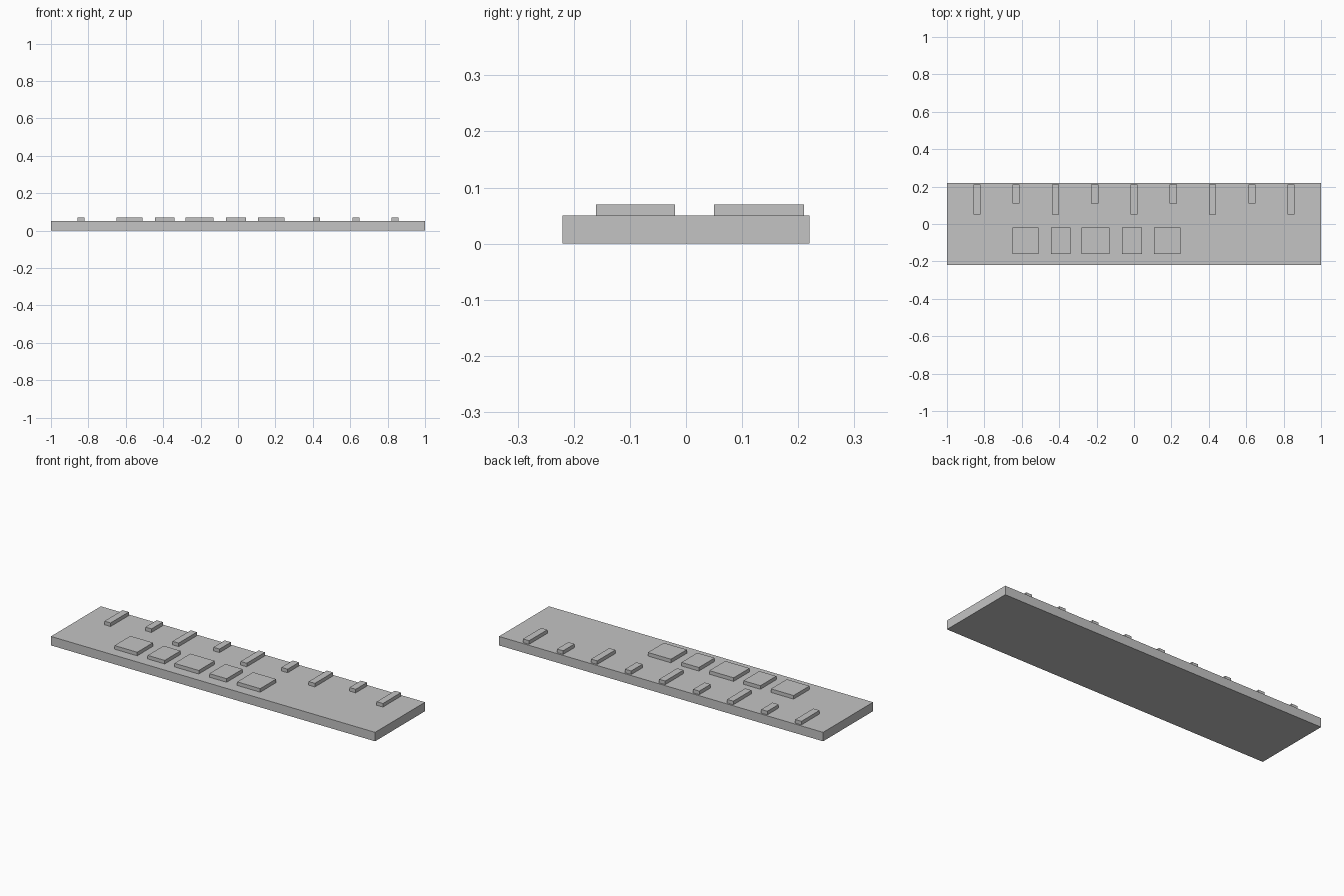
import bpy

cube = bpy.data.objects.get("Cube")
if cube:
    bpy.data.objects.remove(cube, do_unlink=True)

GREY = (0.55, 0.55, 0.55, 1)
grey = bpy.data.materials.new("plain grey")
grey.use_nodes = True
grey.diffuse_color = GREY
grey.node_tree.nodes["Principled BSDF"].inputs["Base Color"].default_value = GREY


def box(name, x, y, z):
    """Flat-faced box from its (low, high) range on each axis."""
    ranges = (x, y, z)
    bpy.ops.mesh.primitive_cube_add(size=1, location=[sum(r) / 2 for r in ranges])
    obj = bpy.context.object
    obj.name = name
    obj.scale = [r[1] - r[0] for r in ranges]
    bpy.ops.object.transform_apply(location=False, rotation=False, scale=True)
    obj.data.materials.append(grey)
    return obj


TOP = 0.05
RAISED = (TOP, 0.07)

# Ruler body
box("ruler_body", (-1, 1), (-0.22, 0.22), (0, TOP))

# Graduation marks along the back edge, alternating long and short
for i in range(9):
    x = (i - 4) * 0.21
    kind, start = ("long", 0.05) if i % 2 == 0 else ("short", 0.11)
    box(f"{kind}_mark_{i + 1}", (x - 0.019, x + 0.019), (start, 0.21), RAISED)

# Raised pads along the front
pads = [(-0.65, -0.51), (-0.445, -0.34), (-0.28, -0.13), (-0.065, 0.042), (0.107, 0.249)]
for i, span in enumerate(pads):
    box(f"raised_pad_{i + 1}", span, (-0.16, -0.02), RAISED)
